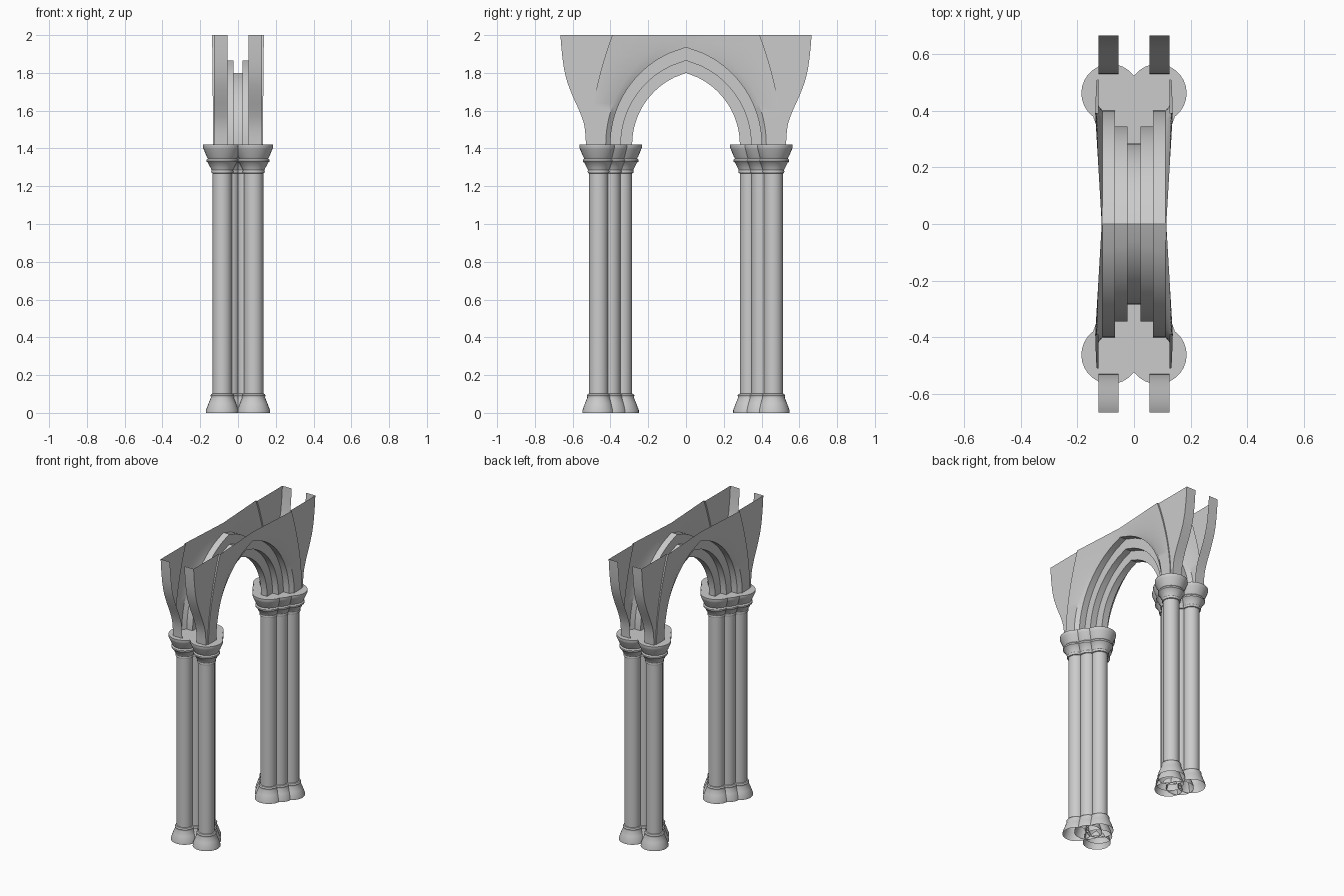
import bpy, bmesh, math

if "Cube" in bpy.data.objects:
    bpy.data.objects.remove(bpy.data.objects["Cube"])

Z0, Z1, N = 1.42, 2.0, 16   # springing height, top, rows in each arch half


def finish(bm, name, recalc=False):
    bmesh.ops.remove_doubles(bm, verts=bm.verts, dist=1e-5)
    if recalc:
        bmesh.ops.recalc_face_normals(bm, faces=bm.faces)
    me = bpy.data.meshes.new(name)
    bm.to_mesh(me)
    bm.free()
    ob = bpy.data.objects.new(name, me)
    bpy.context.collection.objects.link(ob)
    bpy.ops.object.select_all(action='DESELECT')
    ob.select_set(True)
    bpy.context.view_layer.objects.active = ob
    bpy.ops.object.shade_smooth_by_angle(angle=math.radians(32))
    return ob


def quad_sheets(name, section):
    """Loft section(t) for t in 0..1 and repeat it in all four quadrants."""
    bm = bmesh.new()
    for sx in (1, -1):
        for sy in (1, -1):
            rows = [[bm.verts.new((sx * x, sy * y, z)) for x, y, z in section(i / N)]
                    for i in range(N + 1)]
            for a, b in zip(rows, rows[1:]):
                for k in range(len(a) - 1):
                    f = [a[k], b[k], b[k + 1], a[k + 1]]
                    bm.faces.new(f if sx * sy < 0 else f[::-1])
    return finish(bm, name)


def arch(half, apex, t):
    """Point on a pointed arch: half-width at springing, apex height."""
    h = apex - Z0
    c = (half * half - h * h) / (2 * half)
    d = h * t
    y = c + math.sqrt((half - c) ** 2 - d * d)
    return max(0.0, y), Z0 + d


def seam(t):
    return 0.51 - 0.12 * t ** 1.8


def flare(t):
    """Outer edge of the springer, an S-curve."""
    pts = [(0, .53), (.1, .532), (.19, .54), (.28, .557), (.45, .602),
           (.58, .631), (.7, .647), (.85, .658), (1, .665)]
    for (a, ya), (b, yb) in zip(pts, pts[1:]):
        if t <= b:
            return ya + (yb - ya) * (t - a) / (b - a)
    return pts[-1][1]


# Stepped arch: three receding soffits, hood moulding and wall sheet
def arch_section(t):
    s1, s2, s3 = arch(.285, 1.80, t), arch(.345, 1.865, t), arch(.40, 1.935, t)
    o = arch(.425, 2.0, t)
    wx = .114 + .018 * o[0] / .425
    return [(0, *s1), (.023, *s1), (.023, *s2), (.067, *s2), (.067, *s3),
            (.111, *s3), (wx, *o), (.131 + .006 * t, seam(t), Z0 + (Z1 - Z0) * t)]


# Flared springer: narrow return, side sheet and curved end strip
def springer_section(t):
    z = Z0 + (Z1 - Z0) * t
    return [(.131 + .006 * t, seam(t), z), (.126, seam(t), z),
            (.126, flare(t), z), (.055, flare(t), z)]


quad_sheets("stepped_arch", arch_section)
quad_sheets("vault_springer", springer_section)

# Turned column profile (radius, height): base, shaft, capital
PROFILE = [(.087, 0), (.086, .015), (.073, .05), (.061, .08), (.061, .085),
           (.063, .092), (.058, .1), (.051, .102), (.051, 1.268), (.057, 1.27),
           (.059, 1.277), (.057, 1.285), (.062, 1.297), (.077, 1.325),
           (.084, 1.33), (.084, 1.34), (.077, 1.348), (.083, 1.358),
           (.1, 1.398), (.103, 1.405), (.103, 1.42)]


def column(name, x, y, segs=28):
    bm = bmesh.new()
    rings = [[bm.verts.new((x + r * math.cos(2 * math.pi * i / segs),
                            y + r * math.sin(2 * math.pi * i / segs), z))
              for i in range(segs)] for r, z in PROFILE]
    for a, b in zip(rings, rings[1:]):
        for i in range(segs):
            j = (i + 1) % segs
            bm.faces.new((a[i], a[j], b[j], b[i]))
    bm.faces.new(rings[-1])
    return finish(bm, name)


# Two piers of five clustered columns
for sy in (1, -1):
    for x, y, part in ((.083, .462, "outer"), (-.083, .462, "outer"),
                       (.042, .397, "middle"), (-.042, .397, "middle"),
                       (0, .336, "inner")):
        column(part + "_column", x, sy * y)
